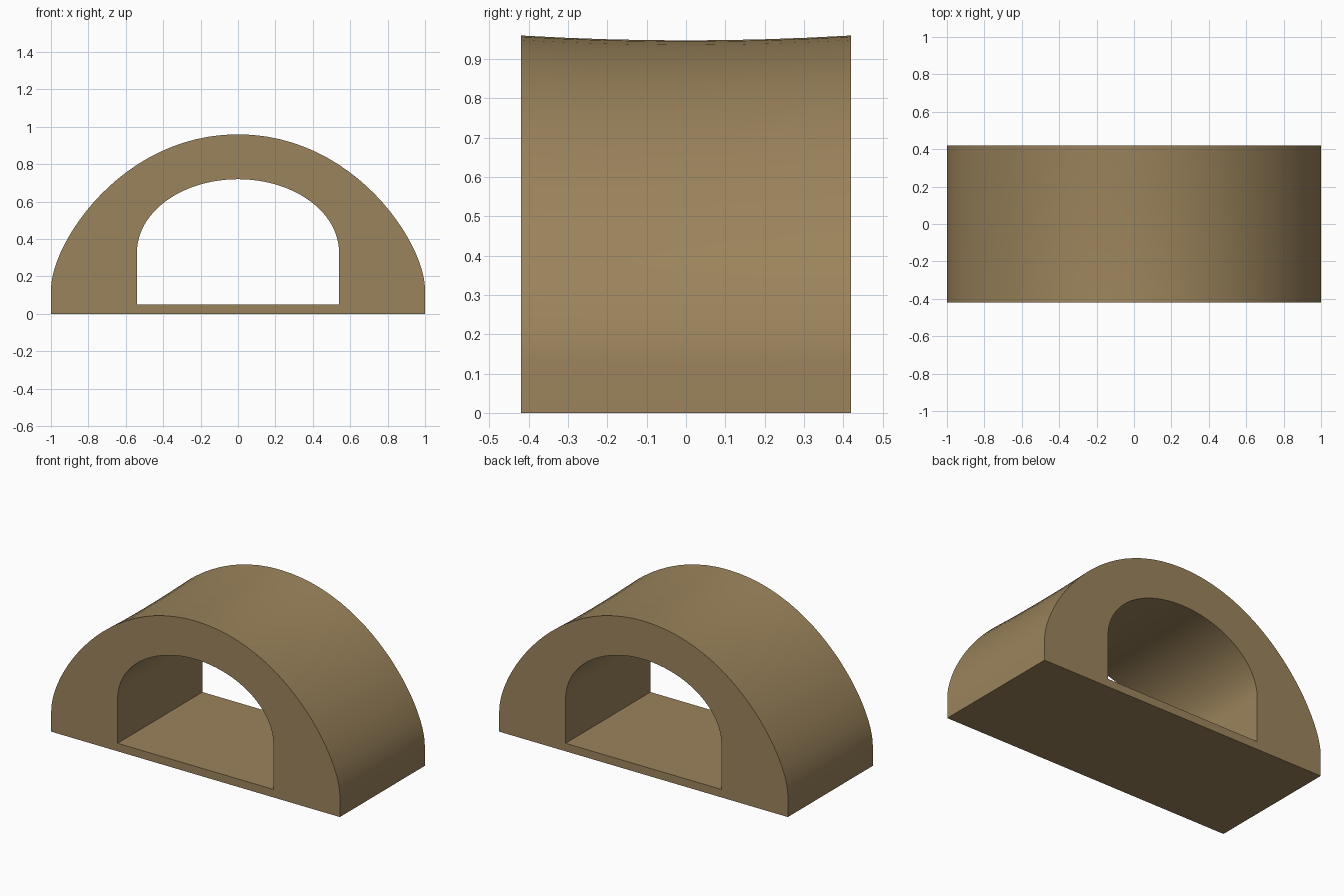
import bpy
import bmesh
from math import radians, sin, cos, pi

cube = bpy.data.objects.get("Cube")
if cube:
    bpy.data.objects.remove(cube, do_unlink=True)

HALF_DEPTH = 0.42
ARCH_STEPS = 48
ROWS = 8
SAG = 0.013


def outer_half(t):
    """Outer arch from the right shoulder (t=0) to the crown (t=1)."""
    s = 1 - t
    x = s**3 + 3 * s * s * t + 3 * s * t * t * 0.62
    z = 0.13 * s**3 + 0.38 * 3 * s * s * t + 0.96 * (3 * s * t * t + t**3)
    return x, z


def outer_point(u):
    if u <= 0.5:
        return outer_half(2 * u)
    x, z = outer_half(2 - 2 * u)
    return -x, z


def inner_point(u):
    return 0.54 * cos(pi * u), 0.33 + 0.39 * sin(pi * u)


def profile(half_width, base, arch):
    """Closed loop: bottom corners, upright sides and arch."""
    pts = [(half_width, base)]
    pts += [arch(i / ARCH_STEPS) for i in range(ARCH_STEPS + 1)]
    return pts + [(-half_width, base)]


outer = profile(1.0, 0.0, outer_point)
inner = profile(0.54, 0.05, inner_point)
count = len(outer)

# Rows of matching loops from front to back, the roof dipping slightly midway
bm = bmesh.new()
outer_rows, inner_rows = [], []
for r in range(ROWS + 1):
    k = 2 * r / ROWS - 1
    dip = 1 - SAG * (1 - k * k)
    y = k * HALF_DEPTH
    outer_rows.append([bm.verts.new((x, y, z * dip)) for x, z in outer])
    inner_rows.append([bm.verts.new((x, y, z)) for x, z in inner])


def bridge(a, b):
    for i in range(count):
        j = (i + 1) % count
        bm.faces.new((a[i], a[j], b[j], b[i]))


# Outer shell and tunnel lining
for rows in (outer_rows, inner_rows):
    for a, b in zip(rows, rows[1:]):
        bridge(a, b)

# Front and back faces around the opening
for end in (0, -1):
    bridge(outer_rows[end], inner_rows[end])

bmesh.ops.recalc_face_normals(bm, faces=bm.faces)
mesh = bpy.data.meshes.new("arched_tunnel")
bm.to_mesh(mesh)
bm.free()

# Single tan colour
tan = bpy.data.materials.new("tan_brown")
tan.use_nodes = True
colour = (0.33, 0.23, 0.107, 1)
tan.diffuse_color = colour
shader = next(n for n in tan.node_tree.nodes if n.type == "BSDF_PRINCIPLED")
shader.inputs["Base Color"].default_value = colour
mesh.materials.append(tan)

tunnel = bpy.data.objects.new("arched_tunnel", mesh)
bpy.context.collection.objects.link(tunnel)
bpy.ops.object.select_all(action="DESELECT")
tunnel.select_set(True)
bpy.context.view_layer.objects.active = tunnel
bpy.ops.object.shade_smooth_by_angle(angle=radians(30))
